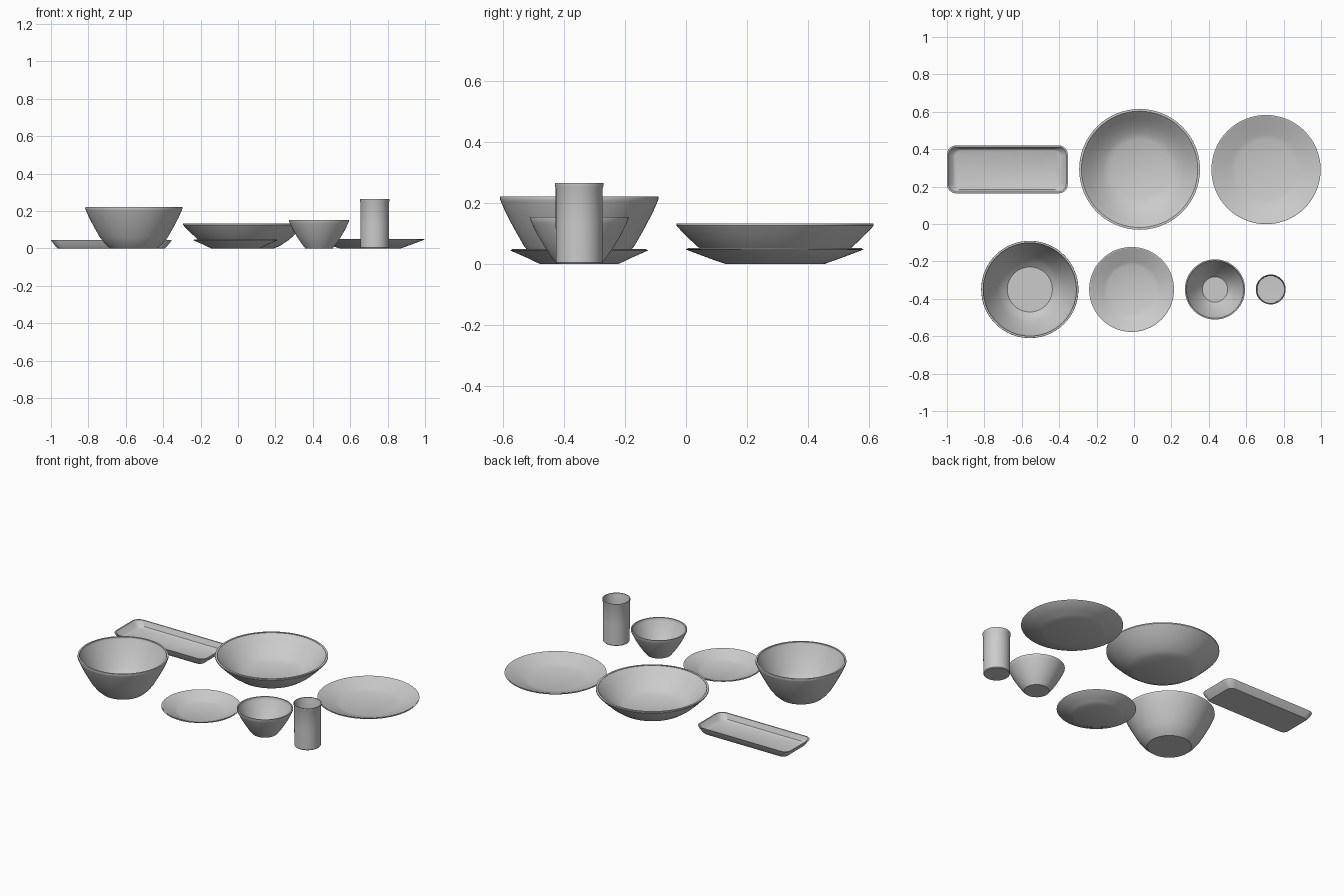
import bpy, bmesh, math
from mathutils import Vector

if "Cube" in bpy.data.objects:
    bpy.data.objects.remove(bpy.data.objects["Cube"])


def circle(r, n=64):
    return [(r * math.cos(2 * math.pi * i / n), r * math.sin(2 * math.pi * i / n)) for i in range(n)]


def rounded_rect(hx, hy, r, n=8):
    pts = []
    for k, (sx, sy) in enumerate([(1, 1), (-1, 1), (-1, -1), (1, -1)]):
        for i in range(n + 1):
            a = math.pi / 2 * (k + i / n)
            pts.append((sx * (hx - r) + r * math.cos(a), sy * (hy - r) + r * math.sin(a)))
    return pts


def loft(name, rings, location):
    """Skin a stack of (outline, z) rings and close both ends."""
    bm = bmesh.new()
    loops = [[bm.verts.new((x, y, z)) for x, y in outline] for outline, z in rings]
    for a, b in zip(loops, loops[1:]):
        for i in range(len(a)):
            j = (i + 1) % len(a)
            bm.faces.new((a[i], a[j], b[j], b[i]))
    bm.faces.new(loops[0][::-1])
    bm.faces.new(loops[-1])
    bmesh.ops.recalc_face_normals(bm, faces=bm.faces)
    mesh = bpy.data.meshes.new(name)
    bm.to_mesh(mesh)
    bm.free()
    obj = bpy.data.objects.new(name, mesh)
    obj.location = (*location, 0)
    bpy.context.collection.objects.link(obj)
    bpy.ops.object.select_all(action='DESELECT')
    obj.select_set(True)
    bpy.context.view_layer.objects.active = obj
    bpy.ops.object.shade_smooth_by_angle(angle=math.radians(35))
    return obj


def vessel(name, x, y, profile, wall):
    """Turn an outer (radius, z) profile into a hollow round vessel."""
    pts = [Vector(p) for p in profile]
    inner = []
    for i, p in enumerate(pts):
        d = (pts[min(i + 1, len(pts) - 1)] - pts[max(i - 1, 0)]).normalized()
        inner.append(p + Vector((-d.y, d.x)) * wall)
    inner[0].y = wall                       # level floor
    inner[-1] = pts[-1] - Vector((wall, 0))  # level rim
    loft(name, [(circle(p.x), p.y) for p in pts + inner[::-1]], (x, y))


# Large shallow serving bowl
vessel("serving_bowl", 0.03, 0.292,
       [(0.164, 0), (0.202, 0.018), (0.245, 0.048), (0.285, 0.085),
        (0.317, 0.118), (0.323, 0.125), (0.323, 0.132)], 0.012)

# Deep bowls
vessel("deep_bowl", -0.557, -0.35,
       [(0.127, 0), (0.155, 0.025), (0.182, 0.06), (0.216, 0.12),
        (0.242, 0.17), (0.257, 0.205), (0.26, 0.213), (0.259, 0.221)], 0.010)
vessel("small_bowl", 0.433, -0.35,
       [(0.073, 0), (0.093, 0.025), (0.113, 0.055), (0.137, 0.095),
        (0.155, 0.132), (0.161, 0.146), (0.161, 0.153)], 0.007)

# Flat plates
vessel("dinner_plate", 0.706, 0.291,
       [(0.162, 0), (0.19, 0.009), (0.22, 0.02), (0.289, 0.046), (0.292, 0.049)], 0.006)
vessel("side_plate", -0.013, -0.35,
       [(0.129, 0), (0.15, 0.009), (0.172, 0.02), (0.224, 0.043), (0.227, 0.046)], 0.006)

# Tall tumbler
vessel("tumbler", 0.731, -0.35,
       [(0.073, 0), (0.076, 0.004), (0.077, 0.13), (0.077, 0.248), (0.08, 0.256), (0.08, 0.265)], 0.004)

# Rectangular tray: half length, half depth, corner radius, height
tray = [(0.287, 0.104, 0.03, 0), (0.297, 0.112, 0.035, 0.01), (0.319, 0.125, 0.045, 0.038),
        (0.323, 0.128, 0.048, 0.045), (0.315, 0.121, 0.044, 0.045),
        (0.292, 0.108, 0.035, 0.014), (0.28, 0.098, 0.03, 0.008)]
loft("tray", [(rounded_rect(hx, hy, r), z) for hx, hy, r, z in tray], (-0.677, 0.292))
